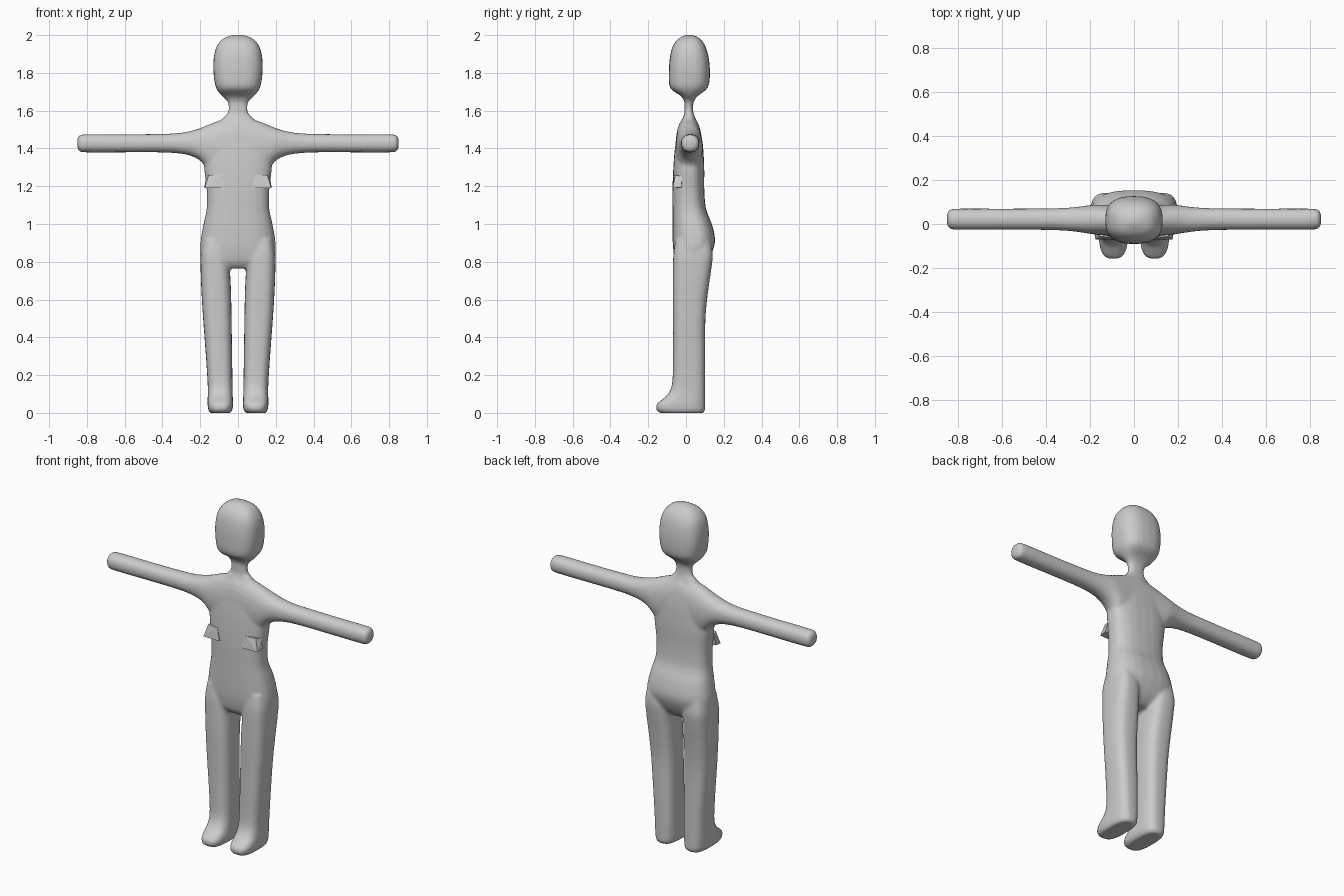
import bpy, bmesh, math
from mathutils import Vector


def spline(rows, steps=3):
    # Catmull-Rom resampling of section rows
    out = []
    for i in range(len(rows) - 1):
        p0, p1, p2, p3 = (Vector(rows[min(max(i + k, 0), len(rows) - 1)]) for k in (-1, 0, 1, 2))
        for s in range(steps):
            t = s / steps
            out.append(0.5 * (2 * p1 + (p2 - p0) * t + (2 * p0 - 5 * p1 + 4 * p2 - p3) * t * t
                              + (3 * p1 - p0 - 3 * p2 + p3) * t ** 3))
    out.append(Vector(rows[-1]))
    return out


def loft(bm, rows, power, along_x=False, mirror=False, n=24):
    # rows: position, then min/max on both cross axes; sections are superellipses
    rings = []
    for t, a0, a1, b0, b1 in spline(rows):
        ring = []
        for i in range(n):
            ang = 2 * math.pi * i / n
            c, s = math.cos(ang), math.sin(ang)
            a = (a0 + a1) / 2 + (a1 - a0) / 2 * math.copysign(abs(c) ** (2 / power), c)
            b = (b0 + b1) / 2 + (b1 - b0) / 2 * math.copysign(abs(s) ** (2 / power), s)
            co = (t, a, b) if along_x else (a, b, t)
            ring.append(bm.verts.new((-co[0], co[1], co[2]) if mirror else co))
        rings.append(ring)
    faces = [bm.faces.new(rings[0]), bm.faces.new(rings[-1])]
    for r, q in zip(rings, rings[1:]):
        faces += [bm.faces.new((r[i], r[(i + 1) % n], q[(i + 1) % n], q[i])) for i in range(n)]
    bmesh.ops.recalc_face_normals(bm, faces=faces)


def make_object(bm, name):
    me = bpy.data.meshes.new(name)
    bm.to_mesh(me)
    bm.free()
    ob = bpy.data.objects.new(name, me)
    bpy.context.collection.objects.link(ob)
    return ob


def sym(rows):
    return [(z, -w, w, y0, y1) for z, w, y0, y1 in rows]


body = bmesh.new()

# Torso
loft(body, sym([
    (0.765, .12, -.03, .07), (0.80, .185, -.055, .11), (0.86, .199, -.067, .142),
    (0.92, .197, -.071, .154), (1.0, .183, -.072, .137), (1.08, .166, -.072, .106),
    (1.18, .166, -.072, .097), (1.28, .178, -.068, .097), (1.36, .18, -.063, .094),
    (1.44, .165, -.054, .087), (1.5, .135, -.04, .073), (1.55, .09, -.021, .052),
    (1.58, .06, -.01, .042)]), 2.6)

# Neck and head
loft(body, sym([
    (1.52, .10, -.02, .05), (1.57, .062, -.011, .043), (1.61, .05, -.008, .037),
    (1.65, .057, -.01, .042), (1.68, .088, -.03, .065), (1.705, .108, -.07, .10),
    (1.735, .121, -.089, .121), (1.80, .130, -.091, .127), (1.87, .130, -.087, .122),
    (1.93, .118, -.075, .108), (1.97, .092, -.052, .085), (1.99, .062, -.025, .062),
    (2.002, .02, .00, .03)]), 2.6)

# Arms with shoulder blend, and legs with feet
arm = [(0, -.055, .085, 1.25, 1.575), (.10, -.054, .087, 1.26, 1.548),
       (.16, -.05, .088, 1.29, 1.525), (.20, -.045, .086, 1.335, 1.508),
       (.25, -.037, .079, 1.361, 1.493), (.32, -.030, .073, 1.374, 1.481),
       (.42, -.027, .071, 1.379, 1.477), (.60, -.026, .07, 1.379, 1.475),
       (.81, -.026, .07, 1.379, 1.475), (.84, -.018, .062, 1.387, 1.467),
       (.851, .0, .044, 1.405, 1.449)]
leg = [(-.001, .045, .145, -.135, .09), (.015, .03, .157, -.157, .101),
       (.045, .026, .161, -.156, .102), (.07, .027, .161, -.128, .102),
       (.10, .028, .16, -.095, .102), (.16, .029, .161, -.073, .102),
       (.30, .031, .170, -.069, .102), (.50, .034, .185, -.069, .103),
       (.65, .037, .194, -.070, .118), (.76, .043, .198, -.069, .134),
       (.84, .05, .198, -.067, .142), (.92, .06, .185, -.055, .13)]
for flip in (False, True):
    loft(body, arm, 2.2, along_x=True, mirror=flip)
    loft(body, leg, 2.9, mirror=flip)

# Fuse everything into one smooth skin
figure = make_object(body, "body")
rm = figure.modifiers.new("fuse", 'REMESH')
rm.mode = 'VOXEL'
rm.voxel_size = 0.009
rm.use_smooth_shade = True
sm = figure.modifiers.new("relax", 'SMOOTH')
sm.factor = 0.5
sm.iterations = 5

# Small sharp folds on both sides of the chest
for side, label in ((1, "right"), (-1, "left")):
    bm = bmesh.new()
    pts = [(.07, -.073, 1.19), (.176, -.070, 1.19), (.178, -.025, 1.195), (.07, -.02, 1.19),
           (.09, -.064, 1.26), (.155, -.056, 1.26), (.168, -.02, 1.25), (.09, -.02, 1.26)]
    v = [bm.verts.new((x * side, y, z)) for x, y, z in pts]
    bmesh.ops.convex_hull(bm, input=v)
    bmesh.ops.recalc_face_normals(bm, faces=bm.faces[:])
    make_object(bm, label + "_chest_fold")
